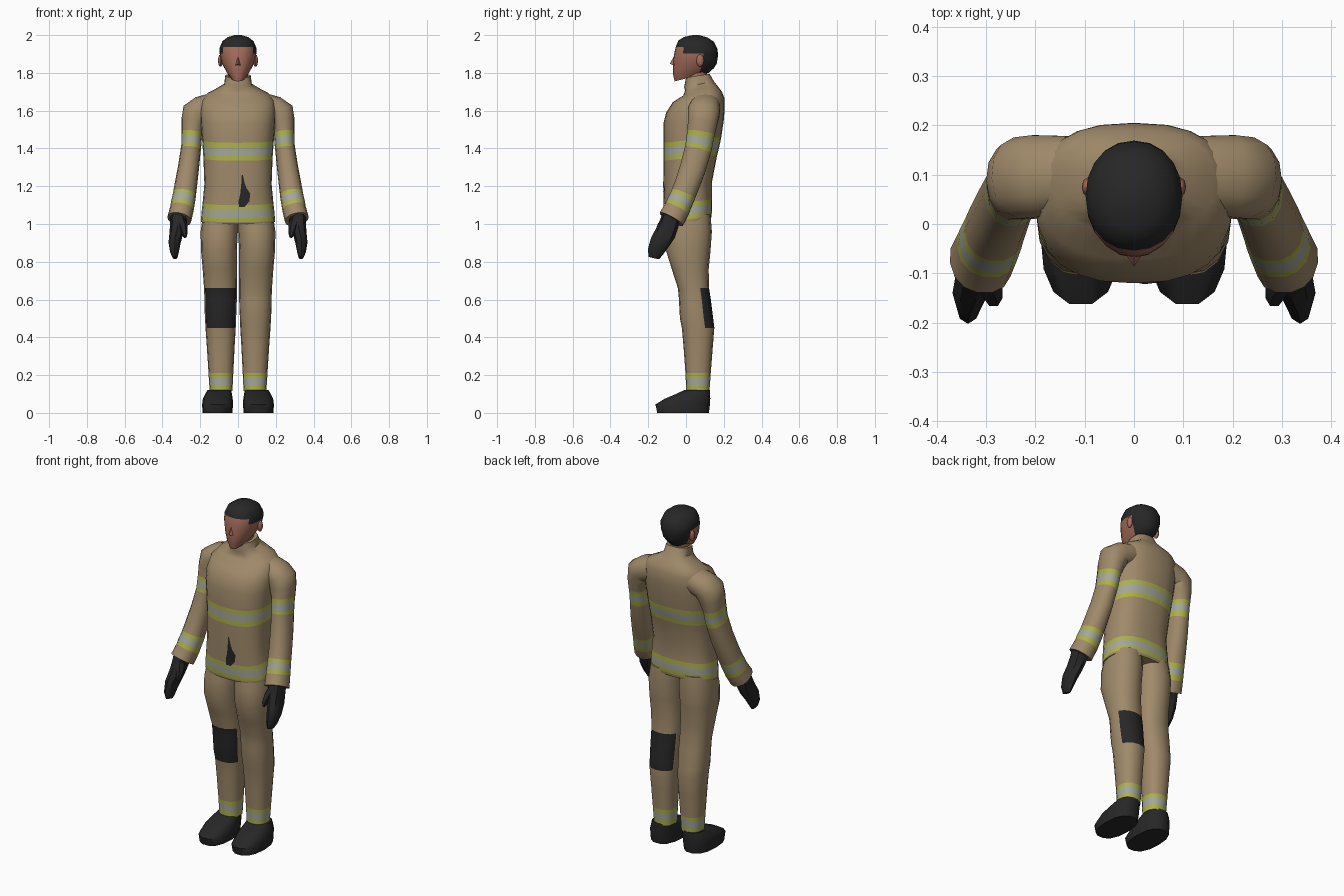
import bpy, bmesh, math
from mathutils import Vector
from mathutils.bvhtree import BVHTree

if "Cube" in bpy.data.objects:
    bpy.data.objects.remove(bpy.data.objects["Cube"])

COLOURS = {"tan_cloth": (.35, .255, .145), "lime_tape": (.42, .44, .07),
           "silver_tape": (.37, .39, .31), "black": (.02, .02, .021), "skin": (.37, .15, .1)}
MATS = []
for name, c in COLOURS.items():
    m = bpy.data.materials.new(name)
    m.diffuse_color = (*c, 1)
    m.use_nodes = True
    m.node_tree.nodes["Principled BSDF"].inputs["Base Color"].default_value = m.diffuse_color
    MATS.append(m)
TAN, LIME, SILVER, BLACK, SKIN = range(5)


def finish(name, bm, angle=45):
    bmesh.ops.recalc_face_normals(bm, faces=bm.faces)
    me = bpy.data.meshes.new(name)
    bm.to_mesh(me)
    bm.free()
    for m in MATS:
        me.materials.append(m)
    for p in me.polygons:
        p.use_smooth = True
    me.set_sharp_from_angle(angle=math.radians(angle))
    ob = bpy.data.objects.new(name, me)
    bpy.context.collection.objects.link(ob)
    return ob


def loft(name, rings, mats=0, rule=None, angle=45):
    """Skin a list of point rings; mats is one index or one per segment."""
    bm = bmesh.new()
    vs = [[bm.verts.new(p) for p in r] for r in rings]
    n = len(vs[0])
    seg = [mats] * (len(vs) - 1) if isinstance(mats, int) else mats
    for k in range(len(vs) - 1):
        for i in range(n):
            j = (i + 1) % n
            bm.faces.new((vs[k][i], vs[k][j], vs[k + 1][j], vs[k + 1][i])).material_index = seg[k]
    bm.faces.new(vs[0]).material_index = seg[0]
    bm.faces.new(vs[-1]).material_index = seg[-1]
    bm.normal_update()
    if rule:
        for f in bm.faces:
            f.material_index = rule(f, f.calc_center_median())
    return finish(name, bm, angle)


def unit(n, e):
    """Points of a rounded square or ellipse of radius 1."""
    out = []
    for i in range(n):
        a = 2 * math.pi * i / n
        c, s = math.cos(a), math.sin(a)
        out.append((math.copysign(abs(c) ** (2 / e), c), math.copysign(abs(s) ** (2 / e), s)))
    return out


def flat(zf, zb, x0, x1, yf, yb, n=16, e=2.3, side=1):
    """Near-horizontal ring, from height zf at the front to zb at the back."""
    return [(side * ((x0 + x1) / 2 + u * (x1 - x0) / 2), (yf + yb) / 2 + v * (yb - yf) / 2,
             zf + (zb - zf) * (v + 1) / 2) for u, v in unit(n, e)]


def tube(path, side, n=12, e=2.2):
    """Rings square to a path of (x, y, z, radius across, radius in depth)."""
    P = [Vector(p[:3]) for p in path]
    rings = []
    for k, p in enumerate(path):
        t = (P[min(k + 1, len(P) - 1)] - P[max(k - 1, 0)]).normalized()
        b = Vector((0, 1, 0))
        b = (b - t * b.dot(t)).normalized()
        a = b.cross(t)
        pts = [P[k] + a * u * p[3] + b * v * p[4] for u, v in unit(n, e)]
        rings.append([(side * q.x, q.y, q.z) for q in pts])
    return rings


# Jacket body with hem and chest tapes, shoulders and collar
BODY = [(1.0, 1.025, .196, -.108, .132), (1.01, 1.04, .196, -.11, .135),
        (1.035, 1.065, .194, -.112, .137), (1.075, 1.105, .19, -.114, .138),
        (1.1, 1.13, .187, -.115, .137), (1.2, 1.22, .178, -.118, .137),
        (1.335, 1.365, .183, -.12, .165), (1.36, 1.39, .185, -.12, .172),
        (1.405, 1.435, .188, -.12, .182), (1.43, 1.46, .19, -.12, .187),
        (1.53, 1.55, .198, -.12, .2), (1.59, 1.61, .2, -.105, .205),
        (1.645, 1.665, .192, -.07, .204), (1.68, 1.7, .165, -.015, .19),
        (1.705, 1.73, .11, -.005, .168), (1.725, 1.755, .073, -.01, .148),
        (1.775, 1.795, .068, 0, .125)]
body_mats = [TAN, LIME, SILVER, LIME, TAN, TAN, LIME, SILVER, LIME] + [TAN] * 7
jacket = loft("jacket", [flat(zf, zb, -w, w, f, b, 24, 2.5) for zf, zb, w, f, b in BODY], body_mats)

# Dark patch lying on the jacket front
tree = BVHTree.FromPolygons([v.co for v in jacket.data.vertices],
                            [p.vertices[:] for p in jacket.data.polygons])
bm = bmesh.new()
rows = []
for z, x0, x1 in [(1.09, .005, .035), (1.12, .003, .06), (1.16, .012, .065),
                  (1.19, .015, .045), (1.22, .018, .034), (1.26, .02, .026)]:
    row = []
    for x in (x0, (x0 + x1) / 2, x1):
        hit = tree.ray_cast(Vector((x, -1, z)), Vector((0, 1, 0)))[0]
        row.append(bm.verts.new(hit - Vector((0, .004, 0))))
    rows.append(row)
for lo, hi in zip(rows, rows[1:]):
    for i in range(2):
        bm.faces.new((lo[i], lo[i + 1], hi[i + 1], hi[i])).material_index = BLACK
finish("jacket_front_patch", bm)

# Limb sections
ARM = [(.13, .1, 1.625, .07, .08), (.195, .097, 1.605, .072, .085), (.222, .093, 1.585, .078, .085),
       (.235, .088, 1.54, .066, .08), (.243, .08, 1.485, .056, .075), (.245, .075, 1.46, .054, .074),
       (.247, .069, 1.42, .053, .073), (.25, .064, 1.395, .053, .072), (.262, .038, 1.3, .056, .07),
       (.277, .003, 1.2, .06, .067), (.283, -.013, 1.16, .061, .067), (.286, -.021, 1.14, .062, .067),
       (.293, -.037, 1.105, .063, .068), (.297, -.047, 1.08, .063, .069), (.311, -.078, 1.025, .064, .071)]
arm_mats = [TAN] * 4 + [LIME, SILVER, LIME] + [TAN] * 3 + [LIME, SILVER, LIME, TAN]
HAND = [(.31, -.075, 1.05, .05, .05), (.318, -.09, 1.0, .042, .052), (.327, -.11, .95, .036, .056),
        (.336, -.14, .9, .032, .052), (.336, -.163, .85, .023, .042), (.333, -.17, .82, .012, .028)]
THUMB = [(.305, -.1, 1.03, .026, .03), (.29, -.13, .985, .024, .026),
         (.283, -.15, .95, .017, .02), (.28, -.158, .93, .008, .01)]
LEG = [(1.05, 0, .185, -.085, .13), (.96, .001, .198, -.102, .137), (.86, .006, .196, -.106, .13),
       (.76, .006, .187, -.075, .12), (.66, .006, .18, -.043, .122), (.61, .006, .178, -.038, .13),
       (.57, .007, .178, -.036, .135), (.5, .01, .175, -.032, .144), (.45, .012, .172, -.022, .15),
       (.35, .018, .165, -.013, .142), (.21, .025, .156, -.003, .131), (.19, .026, .155, -.002, .13),
       (.145, .028, .152, 0, .126), (.115, .03, .15, 0, .125)]
BOOT = [(0, .03, .188, -.155, .124), (.045, .026, .19, -.165, .13), (.075, .028, .186, -.115, .131),
        (.1, .032, .174, -.055, .13), (.122, .036, .16, -.008, .128)]


def leg_colour(f, c):
    """Ankle tapes by height, knee pads on forward faces."""
    if c.z < .21 and abs(f.normal.z) < .9:
        return SILVER if .145 < c.z < .19 else LIME
    reach = -.25 if c.z < .57 else -.5
    return BLACK if .45 < c.z < .66 and f.normal.y < reach else TAN


for side, label in ((-1, "right"), (1, "left")):
    loft(label + "_sleeve", tube(ARM, side, 14), arm_mats, angle=50)
    loft(label + "_glove", tube(HAND, side, 8), BLACK)
    loft(label + "_glove_thumb", tube(THUMB, side, 6), BLACK)
    loft(label + "_trouser_leg",
         [flat(z, z, x0, x1, f, b, side=side) for z, x0, x1, f, b in LEG], TAN, leg_colour)
    loft(label + "_boot",
         [flat(z, z, x0, x1, f, b, 14, 2.4, side) for z, x0, x1, f, b in BOOT], BLACK)
    # Ears
    bm = bmesh.new()
    bmesh.ops.create_uvsphere(bm, u_segments=8, v_segments=6, radius=1)
    for v in bm.verts:
        v.co = (side * .093 + v.co.x * .013, .075 + v.co.y * .02, 1.865 + v.co.z * .033)
    for f in bm.faces:
        f.material_index = SKIN
    finish(label + "_ear", bm)

# Neck
loft("neck", [flat(z, z, -.052, .052, .005, .11, 12) for z in (1.7, 1.83)], SKIN)

# Head: skin in front, hair on the crown and back
HEAD = [(1.755, 1.8, .038, -.06, .12), (1.79, 1.825, .062, -.068, .148), (1.84, 1.85, .083, -.068, .163),
        (1.875, 1.88, .092, -.066, .168), (1.905, 1.9, .097, -.062, .169), (1.938, 1.925, .098, -.054, .167),
        (1.972, 1.965, .082, -.04, .148), (1.99, 1.987, .055, -.01, .115), (2.0, 2.0, .02, .035, .07)]


def head_colour(f, c):
    hair = c.z > 1.93 or (c.z > 1.9 and c.y > -.01) or (c.y > .08 and f.normal.z > -.85)
    return BLACK if hair else SKIN


loft("head", [flat(zf, zb, -w, w, f, b, 20, 2.15) for zf, zb, w, f, b in HEAD], SKIN, head_colour)

# Nose
bm = bmesh.new()
top, tip, left, right = [bm.verts.new(p) for p in
                         ((0, -.06, 1.895), (0, -.086, 1.848), (-.018, -.06, 1.838), (.018, -.06, 1.838))]
for tri in ((top, left, tip), (top, tip, right), (tip, left, right), (top, right, left)):
    bm.faces.new(tri).material_index = SKIN
finish("nose", bm, 80)
